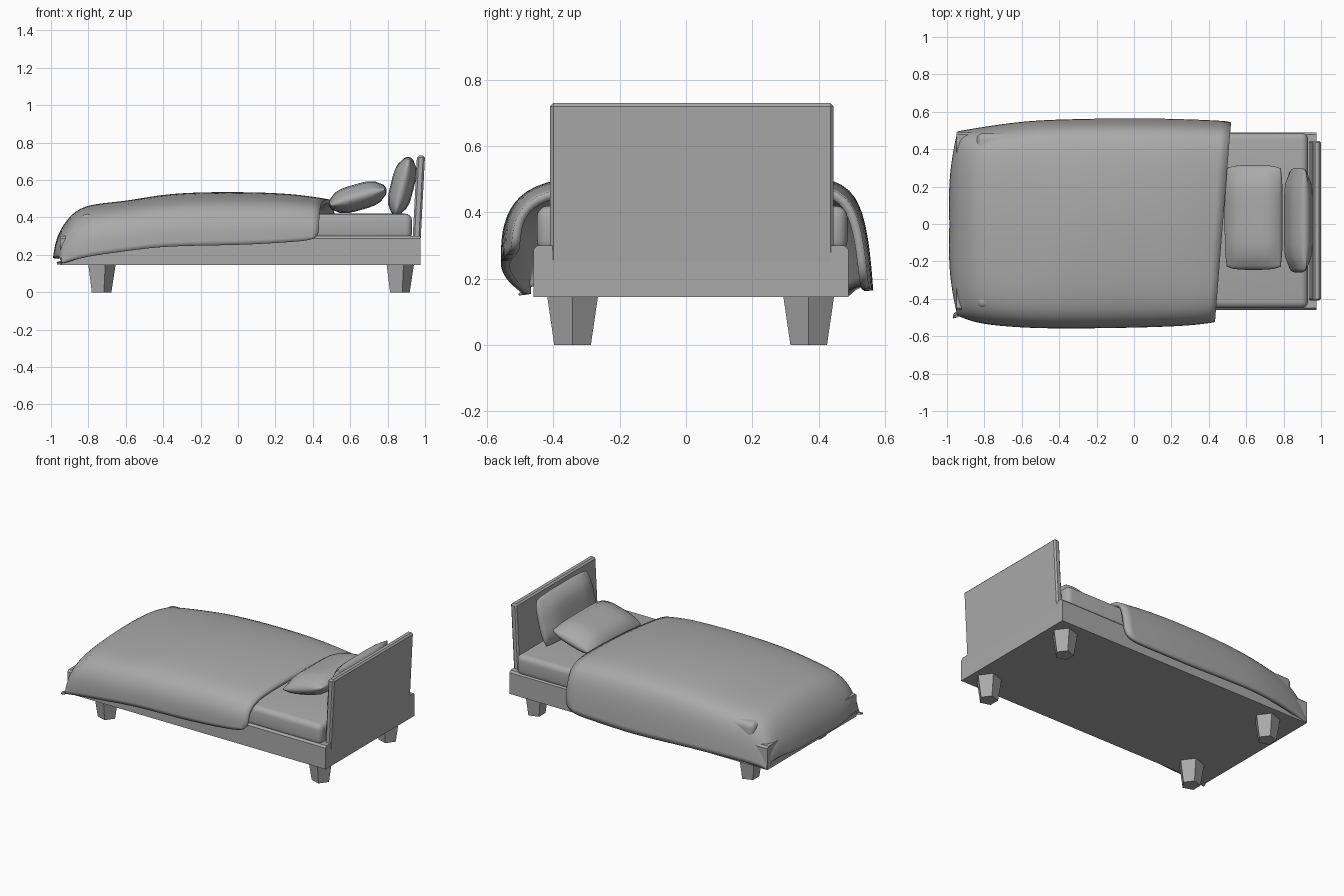
import bpy, bmesh, math
from mathutils import Matrix, Vector

if "Cube" in bpy.data.objects:
    bpy.data.objects.remove(bpy.data.objects["Cube"])

grey = bpy.data.materials.new("plain grey")
grey.use_nodes = True
grey.diffuse_color = (0.4, 0.4, 0.4, 1)
grey.node_tree.nodes["Principled BSDF"].inputs["Base Color"].default_value = (0.4, 0.4, 0.4, 1)


def finish(name, bm, smooth=None):
    """Turn a bmesh into a named object."""
    bmesh.ops.recalc_face_normals(bm, faces=bm.faces)
    mesh = bpy.data.meshes.new(name)
    bm.to_mesh(mesh)
    bm.free()
    mesh.materials.append(grey)
    ob = bpy.data.objects.new(name, mesh)
    bpy.context.collection.objects.link(ob)
    if smooth:
        bpy.ops.object.select_all(action="DESELECT")
        bpy.context.view_layer.objects.active = ob
        ob.select_set(True)
        bpy.ops.object.shade_smooth_by_angle(angle=math.radians(smooth))
    return ob


def box(lo, hi):
    bm = bmesh.new()
    bmesh.ops.create_cube(bm, size=1)
    lo, hi = Vector(lo), Vector(hi)
    for v in bm.verts:
        v.co = Vector(a + (b - a) * (c + 0.5) for a, b, c in zip(lo, hi, v.co))
    return bm


def bevel(bm, width, segments, edges=None):
    bmesh.ops.bevel(bm, geom=edges or bm.edges[:], offset=width,
                    segments=segments, profile=0.5, affect="EDGES")


def pillow(name, size, location, tilt):
    """Cushion with a thick middle and pinched rim."""
    bm = bmesh.new()
    bmesh.ops.create_cube(bm, size=2)
    bmesh.ops.subdivide_edges(bm, edges=bm.edges[:], cuts=7, use_grid_fill=True)
    for v in bm.verts:
        u, w, t = v.co
        puff = (1 - 0.6 * abs(u) ** 4) * (1 - 0.55 * abs(w) ** 6)
        roll = 1 - 0.07 * t * t
        v.co = Vector((u * size[0] * roll * (1 - 0.06 * w ** 4),
                       w * size[1] * roll * (1 - 0.06 * u ** 4),
                       t * size[2] * puff)) / 2
    bm.transform(Matrix.Translation(location) @ Matrix.Rotation(math.radians(tilt), 4, "Y"))
    return finish(name, bm, 50)


# Bed base, with its upper corners cut away
bm = box((-0.95, -0.46, 0.145), (0.975, 0.49, 0.30))
corners = [e for e in bm.edges if all(v.co.z > 0.2 for v in e.verts)
           and abs(e.verts[0].co.y - e.verts[1].co.y) < 0.01]
bevel(bm, 0.012, 1, corners)
finish("bed_base", bm)

# Headboard, leaning back a little
bm = box((0.932, -0.41, 0.25), (0.975, 0.445, 0.73))
bevel(bm, 0.01, 1, [e for e in bm.edges if all(v.co.z > 0.7 for v in e.verts)
                    or abs(e.verts[0].co.z - e.verts[1].co.z) > 0.1])
for v in bm.verts:
    v.co.x += 0.025 * max(0, v.co.z - 0.30) / 0.43
finish("headboard", bm)

# Mattress
bm = box((-0.84, -0.45, 0.28), (0.93, 0.487, 0.42))
bevel(bm, 0.035, 4)
finish("mattress", bm, 50)

# Five-sided tapered legs
for end, x in (("foot", -0.735), ("head", 0.86)):
    for side, y in (("front", -0.342), ("back", 0.37)):
        bm = bmesh.new()
        bmesh.ops.create_cone(bm, cap_ends=True, segments=5, radius1=0.058,
                              radius2=0.081, depth=0.15)
        for v in bm.verts:   # one corner of the pentagon points to the head end
            v.co = Matrix.Rotation(math.radians(-90), 3, "Z") @ v.co
        bm.transform(Matrix.Translation((x, y, 0.075)))
        finish(f"{end}_{side}_leg", bm)

# Pillows: one lying, one propped on the headboard
pillow("lying_pillow", (0.32, 0.56, 0.14), (0.64, 0.035, 0.508), -16)
pillow("propped_pillow", (0.32, 0.56, 0.125), (0.878, 0.02, 0.567), -76)

# Blanket stations: x, crown, shoulder, front y, front hem, back y, back hem
stations = [
    (0.48, 0.50, 0.47, -0.525, 0.28, 0.55, 0.17),
    (0.30, 0.53, 0.49, -0.545, 0.27, 0.56, 0.17),
    (0.00, 0.54, 0.495, -0.555, 0.25, 0.567, 0.16),
    (-0.38, 0.535, 0.485, -0.56, 0.25, 0.56, 0.18),
    (-0.60, 0.485, 0.455, -0.555, 0.22, 0.55, 0.18),
    (-0.83, 0.475, 0.435, -0.535, 0.19, 0.515, 0.17),
    (-0.92, 0.39, 0.35, -0.50, 0.16, 0.50, 0.155),
    (-0.975, 0.29, 0.26, -0.49, 0.155, 0.495, 0.15),
    (-1.005, 0.19, 0.19, -0.50, 0.145, 0.495, 0.15),
]
bm = bmesh.new()
rows = []
for i, (x, crown, shoulder, yf, hf, yb, hb) in enumerate(stations):
    def drop(h, t):
        return shoulder + (h - shoulder) * t
    section = [(yf, hf), (yf, drop(hf, 0.6)), (yf + 0.03, drop(hf, 0.25)),
               (yf + 0.11, shoulder + 0.003), (-0.22, crown - 0.012), (0, crown),
               (0.22, crown - 0.004), (yb - 0.10, shoulder + 0.015),
               (yb - 0.035, drop(hb, 0.2)), (yb - 0.01, drop(hb, 0.6)), (yb, hb)]
    row = []
    for y, z in section:
        px = x
        if i == 0:      # slanting turned-back edge
            px += 0.04 * y / 0.5 - 0.005
        if x < -0.9:    # foot end wraps inward at the corners
            px = max(px, -1.005 + 0.25 * y * y)
            if i == len(stations) - 1:
                px += 0.02 * max(0, 1 - abs(y) / 0.15)
        row.append(bm.verts.new((px, y, z)))
    rows.append(row)
for a, b in zip(rows, rows[1:]):
    for j in range(len(a) - 1):
        bm.faces.new((a[j], a[j + 1], b[j + 1], b[j]))
blanket = finish("blanket", bm, 60)
if sum(p.normal.z for p in blanket.data.polygons) < 0:
    blanket.data.flip_normals()
soft = blanket.modifiers.new("soft_folds", "SUBSURF")
soft.levels = soft.render_levels = 2
thick = blanket.modifiers.new("cloth_thickness", "SOLIDIFY")
thick.thickness = 0.026
thick.offset = -1
